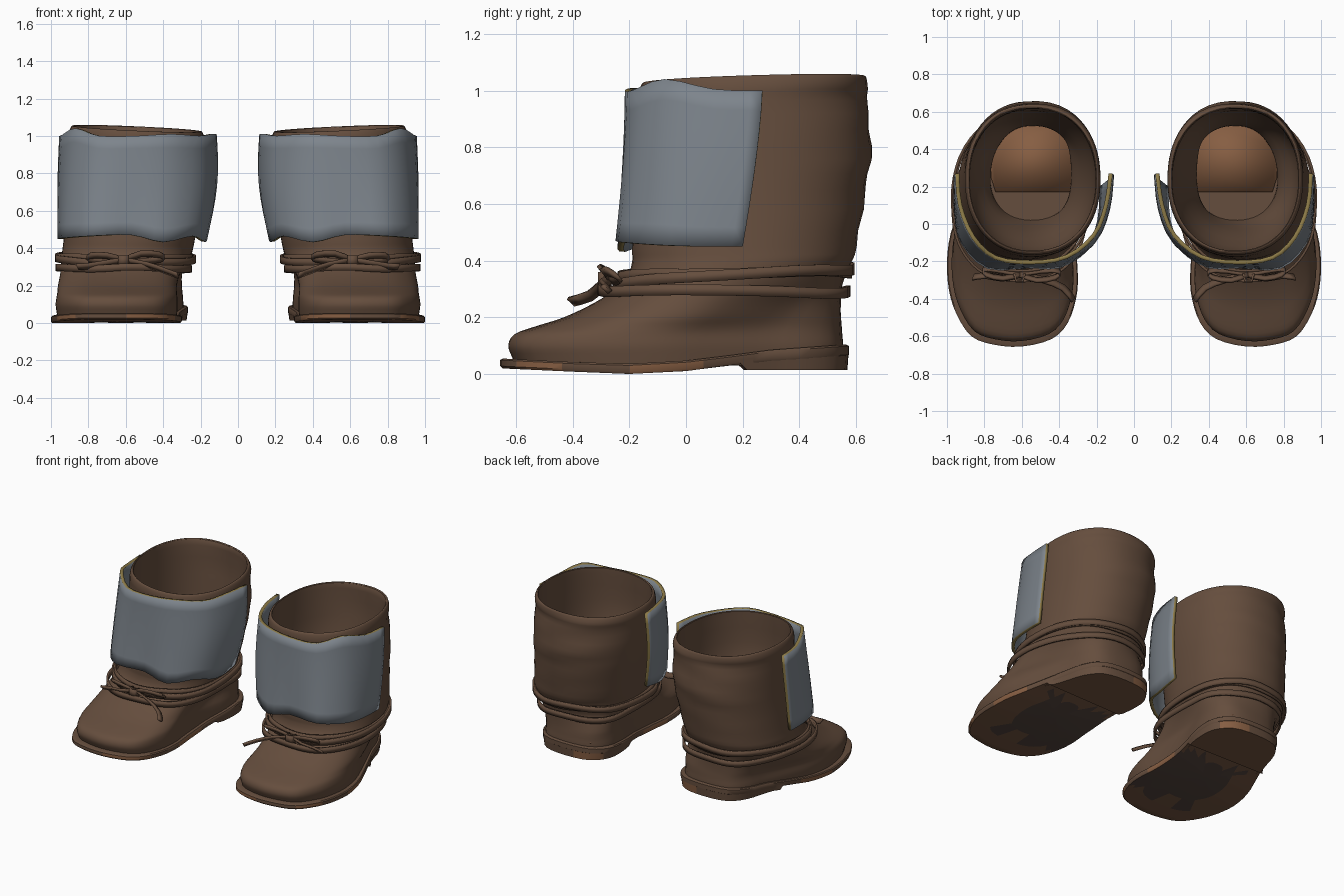
import bpy, math
from math import sin, cos, atan2

if "Cube" in bpy.data.objects:
    bpy.data.objects.remove(bpy.data.objects["Cube"])


def material(name, rgb):
    m = bpy.data.materials.new(name)
    m.diffuse_color = (*rgb, 1)
    m.use_nodes = True
    m.node_tree.nodes["Principled BSDF"].inputs["Base Color"].default_value = m.diffuse_color
    return m


LEATHER = material("brown_leather", (0.130, 0.075, 0.047))
TAN = material("tan_leather", (0.240, 0.112, 0.055))
SOLE = material("sole_brown", (0.180, 0.093, 0.053))
DARK = material("dark_sole", (0.090, 0.060, 0.048))
STEEL = material("grey_steel", (0.205, 0.232, 0.262))
GOLD = material("gold_trim", (0.270, 0.200, 0.065))


def spline(pts, n, closed=False):
    """Catmull-Rom curve through tuples of any length, n steps per span."""
    k, out = len(pts), []
    get = (lambda i: pts[i % k]) if closed else (lambda i: pts[min(max(i, 0), k - 1)])
    for i in range(k if closed else k - 1):
        a, b, c, d = get(i - 1), get(i), get(i + 1), get(i + 2)
        for s in range(n):
            t = s / n
            out.append(tuple(0.5 * (2 * q + (r - p) * t + (2 * p - 5 * q + 4 * r - u) * t * t
                                    + (3 * q - p - 3 * r + u) * t ** 3)
                             for p, q, r, u in zip(a, b, c, d)))
    return out if closed else out + [tuple(pts[-1])]


def interp(keys, v):
    for (a, p), (b, q) in zip(keys, keys[1:]):
        if v <= b:
            return p + (q - p) * max(0, (v - a) / (b - a))
    return keys[-1][1]


def make(name, verts, faces, mats, rule=None, thick=0, rim=0, angle=40):
    """Mesh object for one boot, mirrored to give the pair."""
    me = bpy.data.meshes.new(name)
    me.from_pydata(verts, [], faces)
    for m in mats:
        me.materials.append(m)
    if rule:
        for p in me.polygons:
            p.material_index = rule(p.center, p.normal)
    me.shade_smooth()
    me.set_sharp_from_angle(angle=math.radians(angle))
    ob = bpy.data.objects.new(name, me)
    bpy.context.collection.objects.link(ob)
    if thick:
        s = ob.modifiers.new("thickness", 'SOLIDIFY')
        s.thickness, s.offset, s.material_offset_rim = thick, 0, rim
    mir = ob.modifiers.new("pair", 'MIRROR')
    mir.use_mirror_merge = False
    return ob


def grid(rows, closed):
    """Join equal-length rows of points with quads."""
    n = len(rows[0])
    faces = []
    for r in range(len(rows) - 1):
        for i in range(n if closed else n - 1):
            j = (i + 1) % n
            faces.append((r * n + i, r * n + j, (r + 1) * n + j, (r + 1) * n + i))
    return [p for row in rows for p in row], faces


# Footprint outline, counter-clockwise from the inner toe
FOOT = spline([(.30, -.28), (.31, -.40), (.355, -.53), (.44, -.615), (.60, -.655), (.75, -.645),
               (.87, -.60), (.95, -.48), (.99, -.35), (1.0, -.20), (.98, -.05), (.92, .12),
               (.85, .30), (.80, .45), (.71, .55), (.54, .575), (.37, .55), (.28, .45),
               (.27, .30), (.305, .10), (.31, -.10)], 3, True)
N = len(FOOT)
UNIT = [((x - .635) / .365, (y + .04) / .615) for x, y in FOOT]


def ring(xl, xr, yf, yb, w):
    """Cross-section in a box: w=1 footprint shape, w=0 rounded oval."""
    out = []
    for u, v in UNIT:
        a = atan2(v, u)
        r = (abs(cos(a)) ** 2.2 + abs(sin(a)) ** 2.2) ** (-1 / 2.2)
        px, py = w * u + (1 - w) * r * cos(a), w * v + (1 - w) * r * sin(a)
        out.append(((xl + xr) / 2 + px * (xr - xl) / 2, (yf + yb) / 2 + py * (yb - yf) / 2))
    return out


# Boot upper: foot, ankle, shaft, thin rim, then the lining down to the insole
levels = [(.03, .30, .965, -.60, .545, 1), (.06, .297, .97, -.613, .55, 1),
          (.10, .295, .975, -.626, .555, 1), (.14, .297, .97, -.605, .552, 1),
          (.168, .30, .965, -.53, .55, 1), (.20, .30, .963, -.43, .548, .95),
          (.25, .29, .955, -.325, .548, .7), (.30, .275, .95, -.25, .55, .35),
          (.35, .25, .945, -.205, .565, .12), (.40, .24, .938, -.19, .587, 0),
          (.45, .23, .932, -.19, .602, 0), (.65, .195, .915, -.18, .635, 0),
          (.80, .18, .908, -.175, .655, 0), (.95, .18, .903, -.165, .637, 0),
          (1.0, .18, .903, -.165, .647, 0), (1.035, .19, .892, -.157, .64, 0),
          (1.036, .203, .88, -.144, .627, 0), (1.0, .205, .878, -.143, .62, 0),
          (.70, .215, .88, -.145, .61, 0), (.40, .28, .87, -.05, .56, 0),
          (.20, .33, .78, .0, .53, .2), (.12, .32, .77, .02, .525, .2)]
rows = []
for z, *box in spline(levels, 3):
    row = []
    k = max(0, (z - .6) / .44)
    for x, y in ring(*box):
        # soft creases on the shaft, slanted rim
        fold = .005 * sin(z * 38 + x * 7) * max(0, min(1, (z - .38) * 6)) * max(0, y) * 1.6
        row.append((x, y + fold, z + k * ((x - .54) * .045 + (y - .24) * .03)))
    rows.append(row)
verts, faces = grid(rows, True)
faces.append(tuple(range(len(verts) - N, len(verts))))
make("boot_upper", verts, faces, [LEATHER], angle=50)

# Insole plate seen down the shaft
insole = [(.345, .17), (.74, .17), (.765, .25), (.76, .42), (.70, .525), (.38, .525), (.30, .40), (.31, .30)]
make("insole", [(x, y, .127) for x, y in insole], [tuple(range(8))], [TAN], thick=.006)

# Sole slab with curved underside, built from rings around the footprint
BOTTOM = [(-.66, .02), (-.4, .008), (-.2, 0), (0, .01), (.15, .03), (.3, .045), (.58, .06)]
TOP = [(-.66, .055), (-.4, .042), (-.2, .036), (0, .047), (.15, .065), (.3, .085), (.58, .105)]


def sole_ring(s, top, lift=0):
    pts = [(.62 + (x - .62) * s, -.04 + (y + .04) * s) for x, y in FOOT]
    return [(x, y, interp(top, y) + lift) for x, y in pts]


rows = [sole_ring(s, BOTTOM) for s in (.02, .25, .5, .75, .9, .985)]
rows += [sole_ring(1, BOTTOM, .008), sole_ring(1, TOP, -.006), sole_ring(.985, TOP), sole_ring(.9, TOP)]
verts, faces = grid(rows, True)
faces.append(tuple(range(N))[::-1])


def sole_rule(c, n):
    if n.z < -.7:
        return 2 if -.42 < c.y < .12 and c.x < .8 else 1
    worn = sin(c.y * 13 + c.x * 9) > .1 and c.y < .1
    return 3 if worn and n.z < .4 else 0


make("sole", verts, faces, [LEATHER, SOLE, DARK, TAN], sole_rule)

# Heel block under the rear of the sole
heel = [p for p in FOOT if p[1] > .14]
start = next(i for i in range(len(heel)) if heel[i - 1][0] < .5 and heel[i][0] > .8)
heel = heel[start:] + heel[:start]
h = len(heel)
low = [(.54 + (x - .54) * .97, y + (.035 if y < .2 else -.005), .014) for x, y in heel]
verts, faces = grid([low, [(x, y, interp(TOP, y) - .02) for x, y in heel]], True)
faces += [tuple(range(h))[::-1], tuple(range(h, 2 * h))]
make("heel", verts, faces, [LEATHER, SOLE, TAN],
     lambda c, n: 1 if n.z < -.7 else (2 if n.y > .6 and c.x < .5 else 0))

# Curved steel shin plate with a gold edge
top = [(.125, .27, 1.01), (.15, .10, 1.01), (.215, -.06, 1.0), (.36, -.175, 1.01), (.55, -.205, 1.0),
       (.74, -.18, 1.0), (.86, -.07, 1.04), (.93, .10, 1.005), (.945, .27, 1.0)]
base = [(.175, .20, .46), (.185, .02, .435), (.25, -.13, .465), (.40, -.225, .432), (.57, -.225, .47),
        (.78, -.23, .465), (.915, -.10, .455), (.95, .05, .45), (.952, .20, .45)]
top, base = spline(top, 3), spline(base, 3)
rows = []
for r in range(9):
    t = r / 8
    row = []
    for a, b in zip(top, base):
        # inner side bellies out, outer side stays straight
        bulge = 1 + (.07 if a[0] < .54 else .015) * sin(math.pi * t)
        row.append((.54 + (a[0] + (b[0] - a[0]) * t - .54) * bulge,
                    a[1] + (b[1] - a[1]) * t ** 1.4, a[2] + (b[2] - a[2]) * t))
    rows.append(row)
verts, faces = grid(rows, False)
make("shin_plate", verts, faces, [STEEL, GOLD], thick=.022, rim=1, angle=30)


def ribbon(name, path, width, side=(0, 0, 1), closed=False):
    """Flat strip along a path, widened along the side direction."""
    rows = [[tuple(p + s * width / 2 * d for p, d in zip(q, side)) for q in path] for s in (-1, 1)]
    verts, faces = grid(rows, closed)
    make(name, verts, faces, [LEATHER], thick=.014)


# Straps wound around the ankle: box, front height, back height
straps = [((.24, .972, -.305, .575, .35), .295, .288),
          ((.225, .975, -.25, .59, .15), .322, .372),
          ((.24, .965, -.235, .58, .15), .345, .362)]
for i, (box, zf, zb) in enumerate(straps):
    path = [(x, y, zf + (zb - zf) * (y + .25) / .85 + .005 * sin(x * 14 + i)) for x, y in ring(*box)]
    ribbon(f"ankle_strap_{i + 1}", path, .038, closed=True)

# Bow at the front: two loops, two tails and a knot
K = (.61, -.27, .335)
loops = {"bow_loop_inner": [K, (.52, -.30, .37), (.42, -.285, .365), (.40, -.25, .345), (.50, -.25, .33), K],
         "bow_loop_outer": [K, (.70, -.29, .36), (.79, -.27, .36), (.80, -.24, .34), (.71, -.25, .33), K]}
for name, path in loops.items():
    ribbon(name, spline(path, 2), .034, (0, -.6, .8))
tails = {"bow_tail_inner": [K, (.48, -.30, .31), (.38, -.34, .275), (.325, -.405, .255)],
         "bow_tail_outer": [K, (.70, -.29, .32), (.79, -.275, .305), (.86, -.285, .30)]}
for name, path in tails.items():
    ribbon(name, spline(path, 2), .038, (.3, -.7, .65))
ribbon("bow_knot", [(.585, -.265, .335), (.595, -.305, .335), (.63, -.305, .335), (.64, -.265, .335)], .05)
